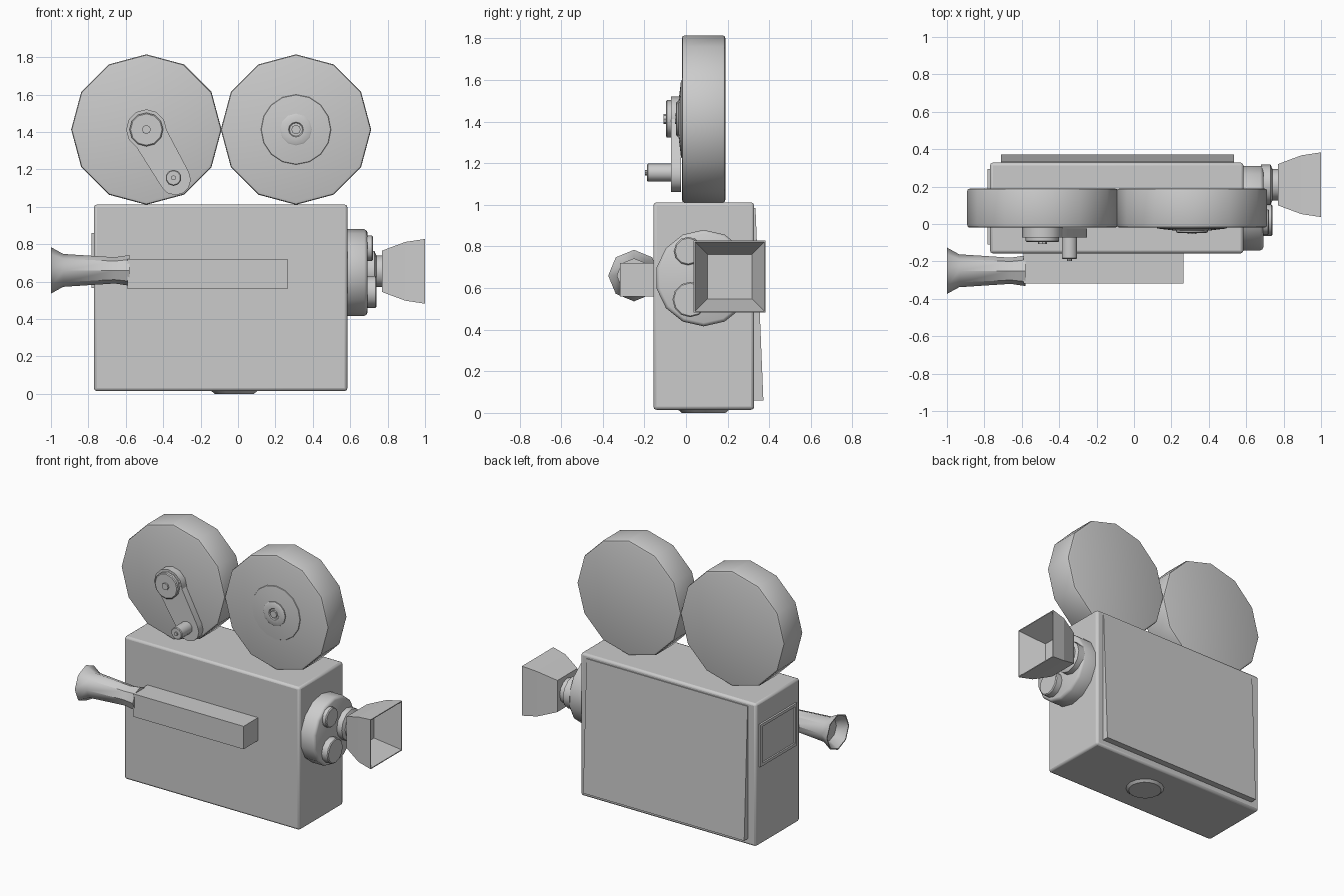
import bpy, bmesh
from math import sin, cos, pi, atan2, hypot
from mathutils import Vector

if "Cube" in bpy.data.objects:
    bpy.data.objects.remove(bpy.data.objects["Cube"])


def finish(name, bm, bevel=0, smooth=True):
    bmesh.ops.remove_doubles(bm, verts=bm.verts, dist=1e-5)
    bmesh.ops.recalc_face_normals(bm, faces=bm.faces)
    me = bpy.data.meshes.new(name)
    bm.to_mesh(me)
    bm.free()
    ob = bpy.data.objects.new(name, me)
    bpy.context.collection.objects.link(ob)
    if bevel:
        m = ob.modifiers.new("bevel", 'BEVEL')
        m.width, m.segments, m.limit_method = bevel, 2, 'ANGLE'
    if smooth:
        bpy.ops.object.select_all(action='DESELECT')
        ob.select_set(True)
        bpy.context.view_layer.objects.active = ob
        bpy.ops.object.shade_smooth_by_angle(angle=0.7)
    return ob


def skin(name, rings, bevel=0, smooth=True):
    """Joins a list of equal point loops and caps both ends."""
    bm = bmesh.new()
    loops = [[bm.verts.new(p) for p in r] for r in rings]
    n = len(loops[0])
    for a, b in zip(loops, loops[1:]):
        for i in range(n):
            j = (i + 1) % n
            bm.faces.new((a[i], a[j], b[j], b[i]))
    bm.faces.new(loops[0])
    bm.faces.new(loops[-1])
    return finish(name, bm, bevel, smooth)


def lathe(name, axis, a, b, profile, n=12, smooth=True):
    """Turned part; profile is (radius, position on axis); a, b are the centre."""
    rings = []
    for r, t in profile:
        ring = []
        for i in range(n):
            w = pi / 2 + 2 * pi * i / n
            u, v = a + r * cos(w), b + r * sin(w)
            ring.append({'x': (t, u, v), 'y': (u, t, v), 'z': (u, v, t)}[axis])
        rings.append(ring)
    return skin(name, rings, 0, smooth)


def rect_x(x, y0, y1, z0, z1):
    return [(x, y0, z0), (x, y1, z0), (x, y1, z1), (x, y0, z1)]


def box(name, x0, x1, y0, y1, z0, z1, bevel=0):
    return skin(name, [rect_x(x0, y0, y1, z0, z1), rect_x(x1, y0, y1, z0, z1)],
                bevel, bevel > 0)


# camera body and tripod socket
box("camera_body", -0.77, 0.585, -0.157, 0.328, 0.015, 1.012, 0.015)
lathe("tripod_socket", 'z', -0.02, 0.085, [(0.105, 0), (0.125, 0.017), (0.125, 0.03)], 16)

# slightly open side door, hinged along its upper edge
door = [(0.31, 0.06), (0.372, 0.06), (0.334, 0.985), (0.31, 0.985)]
skin("side_door", [[(x, y, z) for y, z in door] for x in (-0.71, 0.535)], 0, False)

# rear window with raised frame
outer, inner = (-0.11, 0.295, 0.565, 0.86), (-0.09, 0.275, 0.585, 0.84)
skin("rear_window", [rect_x(-0.765, *outer), rect_x(-0.783, *outer),
                     rect_x(-0.783, *inner), rect_x(-0.772, *inner)], 0, False)

# two film reels
for name, x in (("rear_film_reel", -0.49), ("front_film_reel", 0.31)):
    lathe(name, 'y', x, 1.413, [(0.385, -0.02), (0.398, -0.016), (0.402, -0.005),
                                (0.402, 0.175), (0.398, 0.186), (0.385, 0.19)])

# front reel hub
lathe("front_reel_dome", 'y', 0.31, 1.413, [(0.19, -0.015), (0.185, -0.024), (0.085, -0.036)], 16)
lathe("front_reel_hub", 'y', 0.31, 1.413,
      [(0.085, -0.03), (0.085, -0.043), (0.078, -0.047), (0.04, -0.047), (0.035, -0.04)])
lathe("front_reel_pin", 'y', 0.31, 1.413, [(0.025, -0.036), (0.025, -0.053)], 8)

# crank arm: tapered plate with rounded ends
top, low = Vector((-0.49, 1.413)), Vector((-0.335, 1.145))
tilt = atan2((low - top).y, (low - top).x)
outline = []
for c, r, base in ((low, 0.083, tilt), (top, 0.095, tilt + pi)):
    for k in range(7):
        w = base - pi / 2 + pi * k / 6
        outline.append((c.x + r * cos(w), c.y + r * sin(w)))
skin("crank_arm", [[(x, y, z) for x, z in outline] for y in (-0.025, -0.073)])
lathe("crank_spacer", 'y', -0.49, 1.413, [(0.108, -0.015), (0.108, -0.072)])
lathe("crank_cap", 'y', -0.49, 1.413, [(0.09, -0.07), (0.09, -0.091), (0.084, -0.096)])
lathe("crank_pin", 'y', -0.49, 1.413, [(0.024, -0.09), (0.024, -0.108)], 8)
lathe("crank_knob", 'y', -0.345, 1.155, [(0.043, -0.07), (0.043, -0.183), (0.038, -0.188)], 10)
lathe("crank_knob_screw", 'y', -0.345, 1.155, [(0.013, -0.185), (0.013, -0.197)], 8)

# lens turret with two small lenses
lathe("lens_turret", 'x', 0.085, 0.648,
      [(0.232, 0.57), (0.232, 0.675), (0.225, 0.687), (0.215, 0.692)], 14)
for name, y, z, r, end in (("upper_lens", 0.01, 0.778, 0.068, 0.722),
                           ("lower_lens", 0.02, 0.545, 0.085, 0.74)):
    lathe(name, 'x', y, z, [(r, 0.68), (r, end - 0.006), (r - 0.006, end)])

# main lens and square hollow hood
HY, HZ = 0.21, 0.655
lathe("main_lens", 'x', HY, HZ, [(0.108, 0.68), (0.108, 0.73), (0.085, 0.74), (0.085, 0.8)])


def square(x, h):
    return rect_x(x, HY - h, HY + h, HZ - h, HZ + h)


skin("lens_hood", [square(0.77, 0.11), square(0.80, 0.122), square(0.895, 0.157),
                   square(1.0, 0.173), square(1.0, 0.167), square(0.83, 0.107)], 0, False)

# viewfinder housing, tube and hollow eyecup
box("viewfinder_housing", -0.59, 0.265, -0.317, -0.15, 0.56, 0.72)
lathe("viewfinder_eyepiece", 'x', -0.25, 0.66,
      [(0.083, -0.58), (0.08, -0.592), (0.07, -0.66), (0.088, -0.935), (0.124, -1.0),
       (0.116, -1.0), (0.076, -0.935)], 8)
